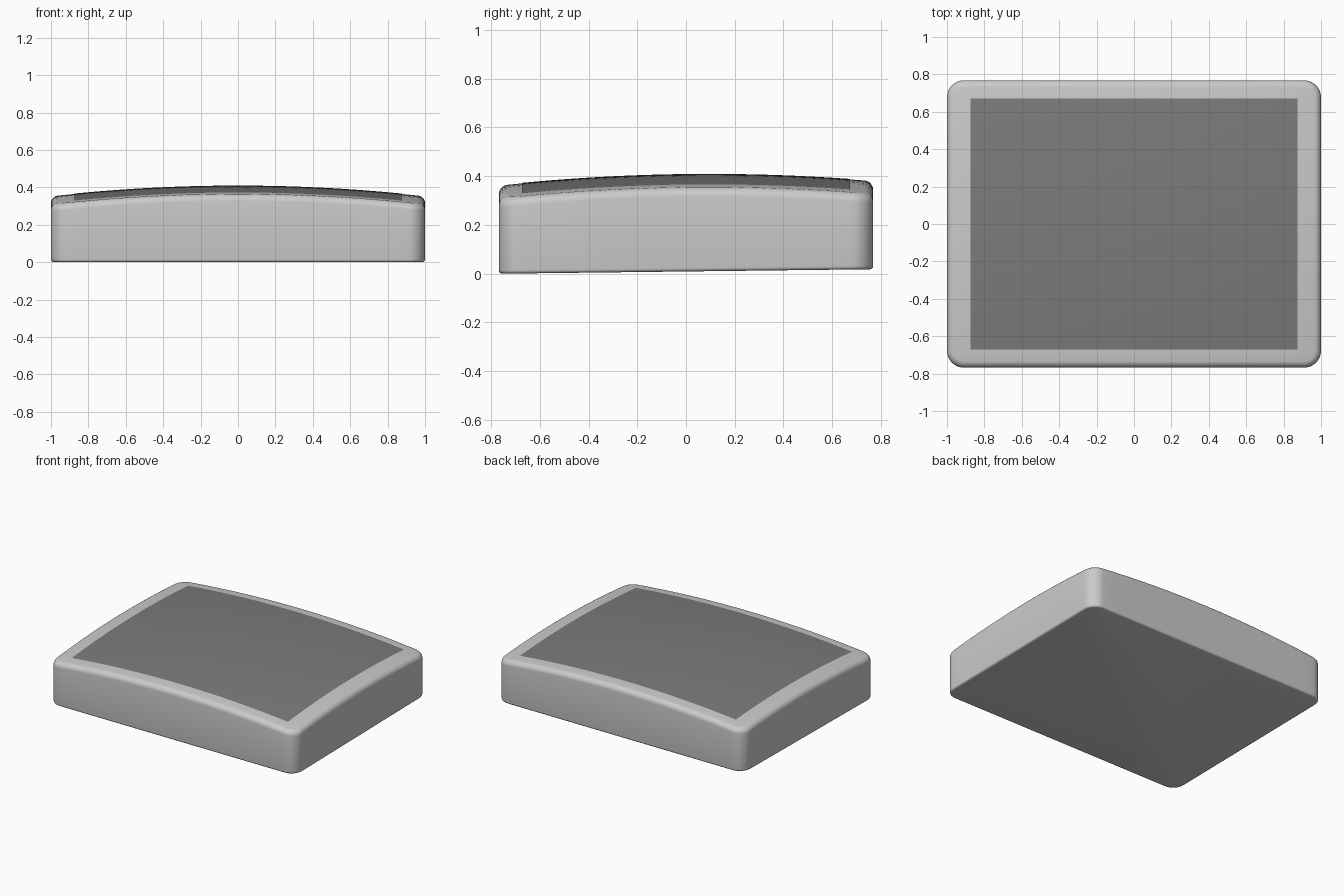
import bpy, bmesh
from math import sin, cos, pi

if "Cube" in bpy.data.objects:
    bpy.data.objects.remove(bpy.data.objects["Cube"])

HX, HY, R = 1.0, 0.768, 0.09   # half sizes and corner radius
TOP_R, BOT_R = 0.035, 0.014    # edge rounding
TILT = 0.012


def top_z(x, y):
    return 0.407 - 0.056 * x * x - 0.062 * y * y + TILT * y


def bottom_z(x, y):
    return TILT * (y + HY)


def outline(inset):
    """Rounded rectangle with evenly divided sides."""
    r = R - inset
    pts = []
    for cx, cy, a0 in ((1, 1, 0), (-1, 1, 90), (-1, -1, 180), (1, -1, 270)):
        for i in range(9):
            a = (a0 + i * 90 / 8) * pi / 180
            pts.append((cx * (HX - R) + r * cos(a), cy * (HY - R) + r * sin(a)))
    out = []
    for i, (x, y) in enumerate(pts):
        out.append((x, y))
        if i % 9 == 8:
            nx, ny = pts[(i + 1) % len(pts)]
            out += [(x + (nx - x) * k / 16, y + (ny - y) * k / 16) for k in range(1, 16)]
    return out


def finish(name, bm):
    bmesh.ops.recalc_face_normals(bm, faces=bm.faces)
    me = bpy.data.meshes.new(name)
    bm.to_mesh(me)
    bm.free()
    ob = bpy.data.objects.new(name, me)
    bpy.context.collection.objects.link(ob)
    bpy.ops.object.select_all(action='DESELECT')
    ob.select_set(True)
    bpy.context.view_layer.objects.active = ob
    bpy.ops.object.shade_smooth_by_angle(angle=pi / 6)
    return ob


# Casing: stacked rounded-rectangle loops, closed by a domed top
rings = []
for i in range(5):
    t = i / 4 * pi / 2
    rings.append([(x, y, bottom_z(x, y) + BOT_R * (1 - sin(t)))
                  for x, y in outline(BOT_R * (1 - cos(t)))])
rings.reverse()
for i in range(9):
    t = i / 8 * pi / 2
    rings.append([(x, y, top_z(x, y) - TOP_R * (1 - sin(t)))
                  for x, y in outline(TOP_R * (1 - cos(t)))])
for k in range(15, 0, -1):
    s = k / 16
    rings.append([(x * s, y * s, top_z(x * s, y * s)) for x, y in outline(TOP_R)])

bm = bmesh.new()
loops = [[bm.verts.new(p) for p in ring] for ring in rings]
n = len(loops[0])
for a, b in zip(loops, loops[1:]):
    for i in range(n):
        j = (i + 1) % n
        bm.faces.new((a[i], a[j], b[j], b[i]))
bm.faces.new(loops[0][::-1])
centre = bm.verts.new((0, 0, top_z(0, 0)))
for i in range(n):
    bm.faces.new((loops[-1][i], loops[-1][(i + 1) % n], centre))
finish("casing", bm)

# Dark panel lying on the dome
bm = bmesh.new()
bmesh.ops.create_grid(bm, x_segments=32, y_segments=24, size=1)
for v in bm.verts:
    x, y = v.co.x * 0.875, v.co.y * 0.672
    v.co = (x, y, top_z(x, y) + 0.002)
panel = finish("top_panel", bm)
if panel.data.polygons[0].normal.z < 0:
    panel.data.flip_normals()
dark = bpy.data.materials.new("dark_grey")
dark.diffuse_color = (0.2, 0.2, 0.2, 1)
dark.use_nodes = True
dark.node_tree.nodes["Principled BSDF"].inputs["Base Color"].default_value = dark.diffuse_color
panel.data.materials.append(dark)
